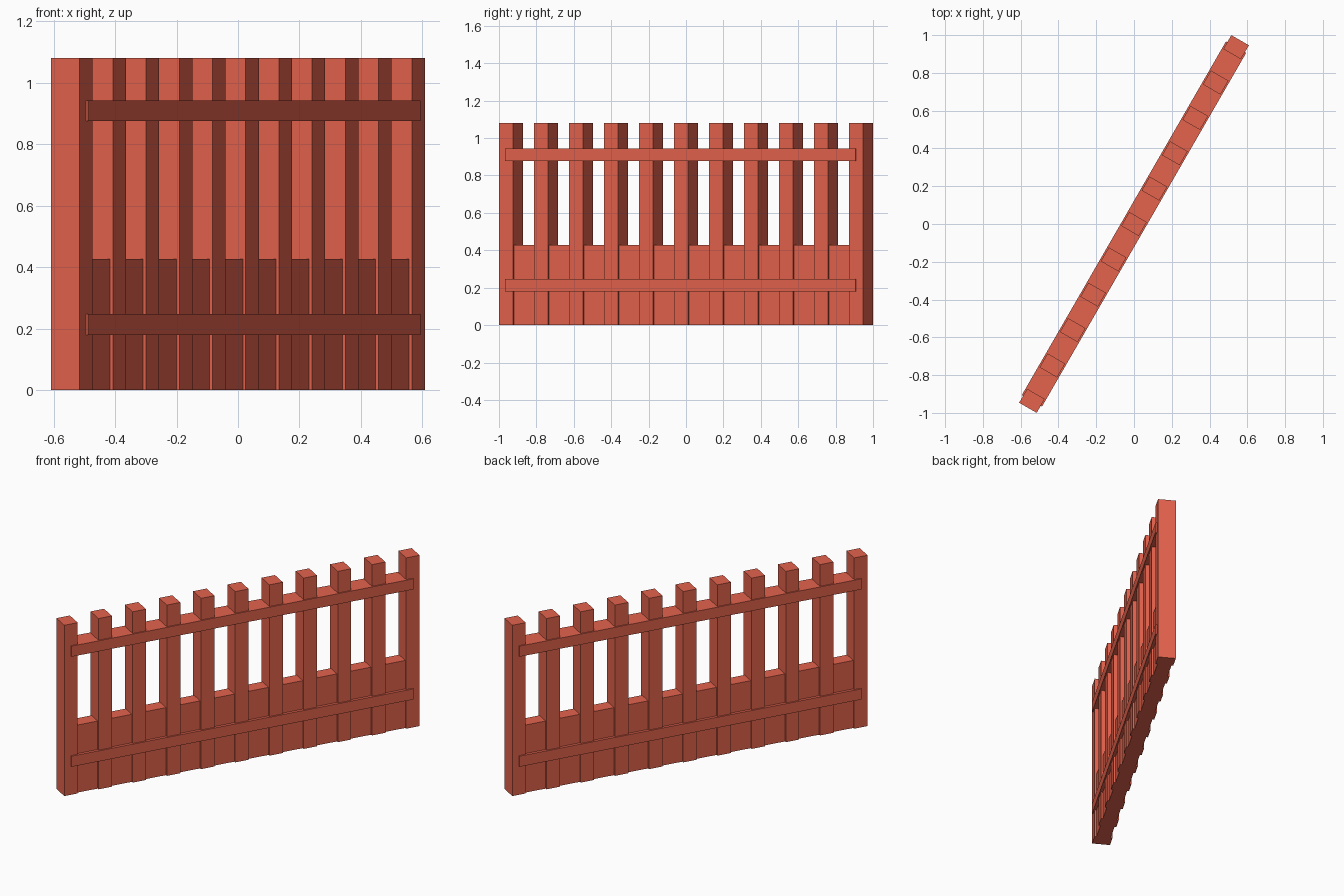
import bpy, math
from mathutils import Matrix

if "Cube" in bpy.data.objects:
    bpy.data.objects.remove(bpy.data.objects["Cube"])

# Fence runs along a line turned 60 degrees from x
TURN = Matrix.Rotation(math.radians(60), 4, 'Z')
POSTS = 11
HALF = 1.081                      # centre to end post
STEP = 2 * HALF / (POSTS - 1)
POST_W, POST_D, POST_H = 0.085, 0.107, 1.08

mat = bpy.data.materials.new("coral_paint")
mat.diffuse_color = (0.78, 0.125, 0.073, 1)
mat.use_nodes = True
mat.node_tree.nodes["Principled BSDF"].inputs["Base Color"].default_value = mat.diffuse_color


def box(name, along, length, depth, z0, z1):
    bpy.ops.mesh.primitive_cube_add(size=1)
    ob = bpy.context.object
    ob.name = name
    ob.data.transform(Matrix.Diagonal((length, depth, z1 - z0, 1)))
    ob.matrix_world = TURN @ Matrix.Translation((along, 0, (z0 + z1) / 2))
    ob.data.materials.append(mat)
    return ob


# Upright posts
for i in range(POSTS):
    box(f"post_{i + 1}", -HALF + i * STEP, POST_W, POST_D, 0, POST_H)

# Low boards filling the gaps, slightly recessed on both sides
for i in range(POSTS - 1):
    box(f"lower_board_{i + 1}", -HALF + (i + 0.5) * STEP, STEP - POST_W,
        POST_D - 0.022, 0, 0.427)

# Horizontal rails, standing slightly proud of the posts on both sides
box("lower_rail", 0, 2 * HALF, POST_D + 0.016, 0.18, 0.247)
box("upper_rail", 0, 2 * HALF, POST_D + 0.016, 0.876, 0.943)
